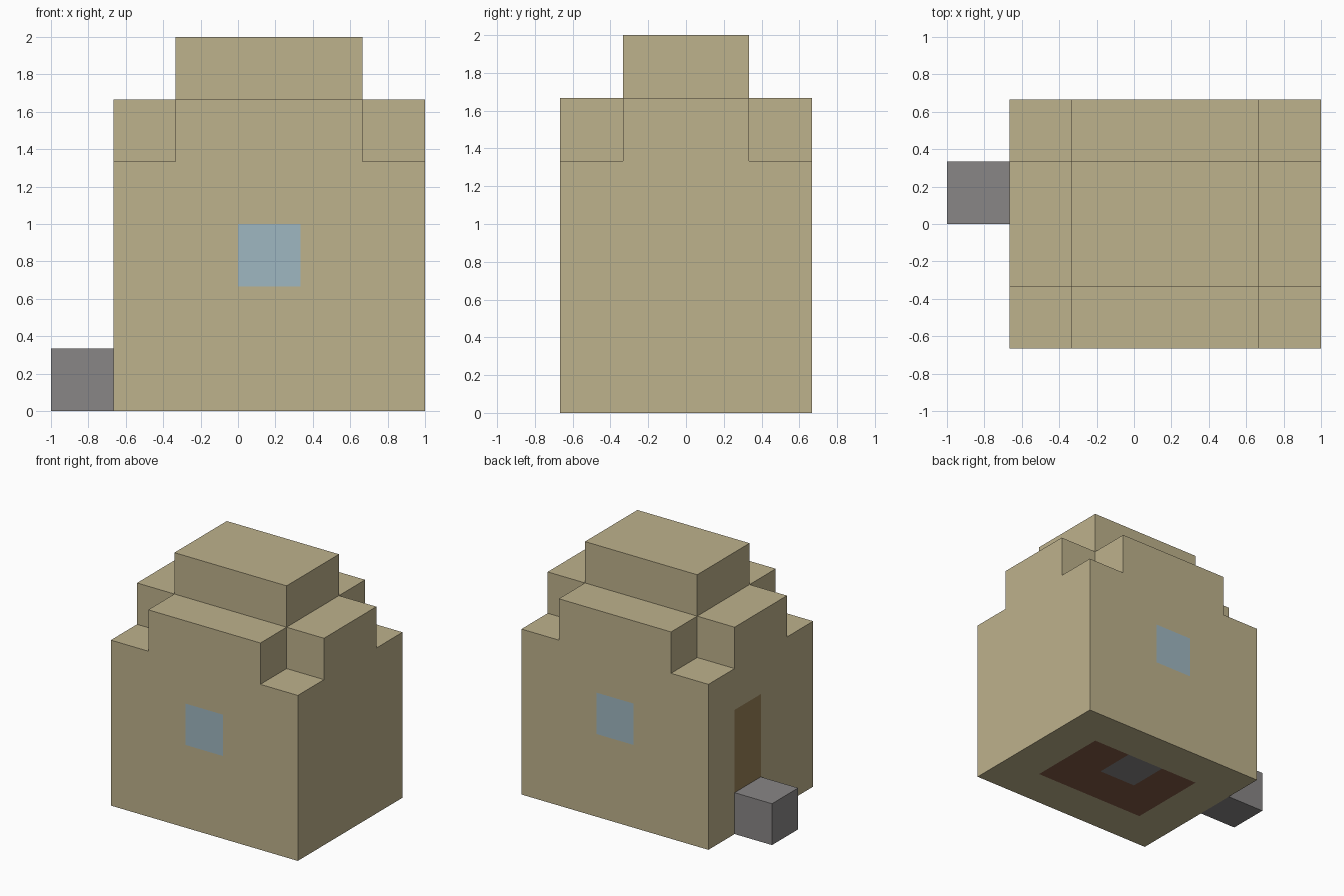
import bpy
import bmesh
from mathutils import Vector

if "Cube" in bpy.data.objects:
    bpy.data.objects.remove(bpy.data.objects["Cube"], do_unlink=True)

U = 1 / 3  # building module


def material(name, rgb):
    m = bpy.data.materials.new(name)
    m.use_nodes = True
    m.diffuse_color = (*rgb, 1)
    m.node_tree.nodes["Principled BSDF"].inputs["Base Color"].default_value = (*rgb, 1)
    return m


sand = material("sandstone", (0.515, 0.445, 0.262))
glass = material("window_blue", (0.347, 0.474, 0.533))
wood = material("door_wood", (0.314, 0.216, 0.093))
floor = material("floor_brown", (0.223, 0.105, 0.061))
stone = material("grey_stone", (0.25, 0.24, 0.24))


def box(bm, low, high):
    low, high = Vector(low), Vector(high)
    verts = bmesh.ops.create_cube(bm, size=1)["verts"]
    for v in verts:
        v.co = (low + high) / 2 + v.co * (high - low)


def cut(bm, axis, positions):
    for p in positions:
        point, normal = Vector(), Vector()
        point[axis], normal[axis] = p, 1
        bmesh.ops.bisect_plane(bm, geom=bm.verts[:] + bm.edges[:] + bm.faces[:],
                               plane_co=point, plane_no=normal)


def raise_roof(bm, level, inside):
    """Extrude the roof faces at a level that lie inside a plan area."""
    faces = [f for f in bm.faces if f.normal.z > 0.9
             and abs(f.calc_center_median().z - level) < 0.01
             and inside(f.calc_center_median())]
    out = bmesh.ops.extrude_face_region(bm, geom=faces)
    verts = [g for g in out["geom"] if isinstance(g, bmesh.types.BMVert)]
    bmesh.ops.translate(bm, verts=verts, vec=(0, 0, 1))
    bm.normal_update()


def finish(bm, name, mats):
    bmesh.ops.recalc_face_normals(bm, faces=bm.faces[:])
    bmesh.ops.scale(bm, vec=(U, U, U), verts=bm.verts[:])
    mesh = bpy.data.meshes.new(name)
    bm.to_mesh(mesh)
    bm.free()
    for m in mats:
        mesh.materials.append(m)
    obj = bpy.data.objects.new(name, mesh)
    bpy.context.collection.objects.link(obj)


def in_x(c):
    return -1 < c.x < 2


def in_y(c):
    return -1 < c.y < 1


# House: walls cut along the openings, then a cross-shaped tier and a cap
bm = bmesh.new()
box(bm, (-2, -2, 0), (3, 2, 4))
cut(bm, 0, (-1, 0, 1, 2))
cut(bm, 1, (-1, 0, 1))
cut(bm, 2, (1, 2, 3))
bm.normal_update()
raise_roof(bm, 4, lambda c: in_x(c) or in_y(c))
raise_roof(bm, 5, lambda c: in_x(c) and in_y(c))
bmesh.ops.recalc_face_normals(bm, faces=bm.faces[:])

# Windows front and back, door on the side, floor underneath
for f in bm.faces:
    c, n = f.calc_center_median(), f.normal
    if abs(n.y) > 0.9 and 0 < c.x < 1 and 2 < c.z < 3:
        f.material_index = 1
    elif n.x < -0.9 and 0 < c.y < 1 and 1 < c.z < 3:
        f.material_index = 2
    elif n.z < -0.9 and in_x(c) and in_y(c):
        f.material_index = 4 if 0 < c.x < 1 and 0 < c.y < 1 else 3
finish(bm, "house", (sand, glass, wood, floor, stone))

# Doorstep block
bm = bmesh.new()
box(bm, (-3, 0, 0), (-2, 1, 1))
finish(bm, "doorstep", (stone,))
